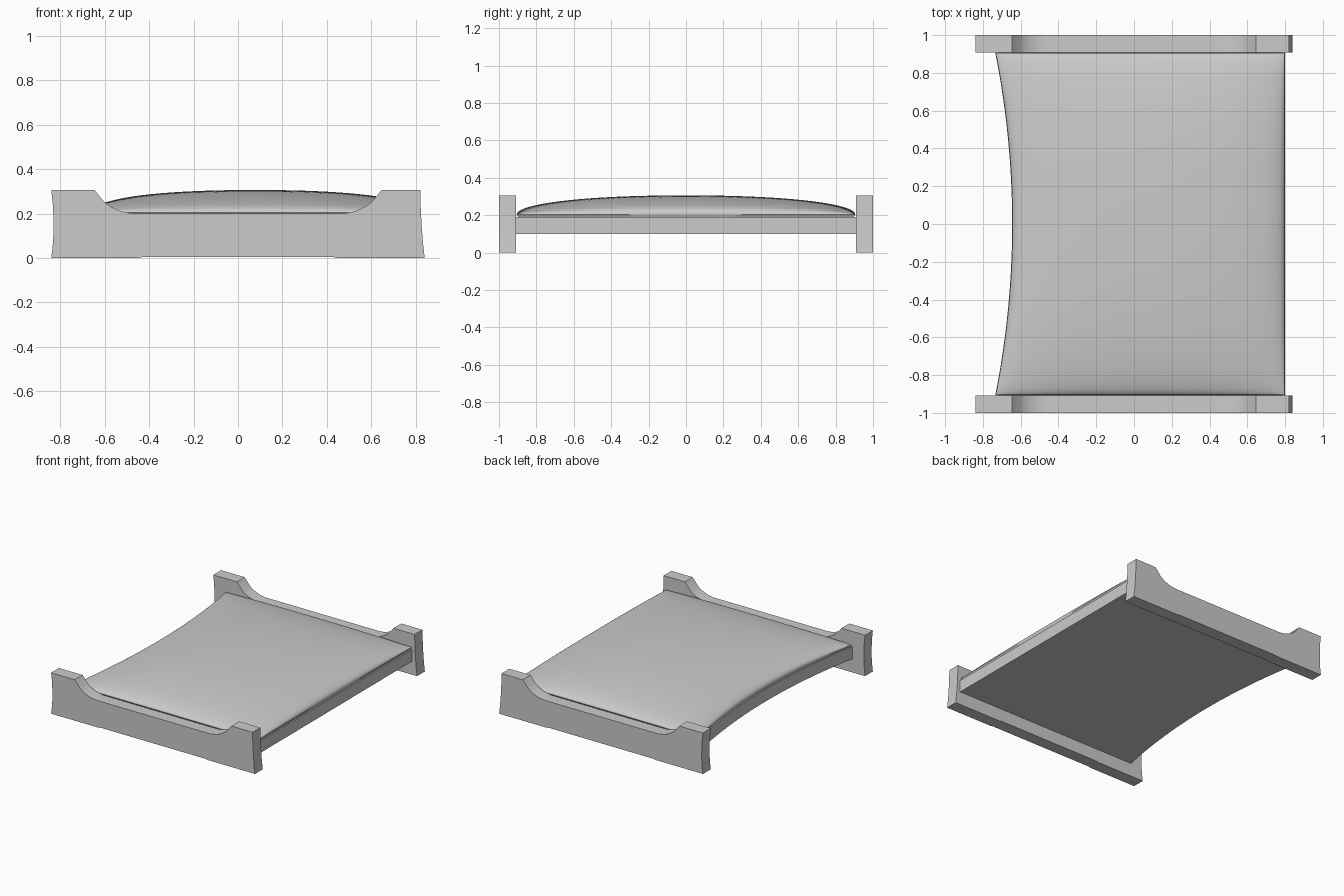
import bpy, bmesh, math

if "Cube" in bpy.data.objects:
    bpy.data.objects.remove(bpy.data.objects["Cube"])

N = 56            # mattress grid resolution
INNER_Y = 0.908   # inner face of the end boards
RIGHT_X = 0.80


def left_edge(y):
    # concave left side of the bed
    return -0.645 - 0.09 * (y / 0.91) ** 2


def new_object(name, bm):
    bmesh.ops.recalc_face_normals(bm, faces=bm.faces)
    mesh = bpy.data.meshes.new(name)
    bm.to_mesh(mesh)
    bm.free()
    obj = bpy.data.objects.new(name, mesh)
    bpy.context.collection.objects.link(obj)
    bpy.ops.object.select_all(action='DESELECT')
    bpy.context.view_layer.objects.active = obj
    obj.select_set(True)
    bpy.ops.object.shade_smooth_by_angle(angle=math.radians(35))
    return obj


def prism(name, outline, offset):
    # extrude a closed outline of 3D points along an offset
    bm = bmesh.new()
    face = bm.faces.new([bm.verts.new(p) for p in outline])
    ext = bmesh.ops.extrude_face_region(bm, geom=[face])
    verts = [v for v in ext["geom"] if isinstance(v, bmesh.types.BMVert)]
    bmesh.ops.translate(bm, verts=verts, vec=offset)
    return new_object(name, bm)


# End board profile (x, z): posts with a scooped top rail between them
def scoop(sign, steps=8):
    pts = [(sign * 0.645, 0.305)]
    for i in range(steps + 1):
        a = math.radians(48 * (1 - i / steps))
        pts.append((sign * (0.455 + 0.2 * math.sin(a)), 0.2 + 0.165 * (1 - math.cos(a))))
    return pts


left_side = [(-0.84, 0), (-0.834, 0.05), (-0.83, 0.11), (-0.83, 0.17),
             (-0.833, 0.24), (-0.84, 0.305)]
right_side = [(0.82, 0.305), (0.822, 0.23), (0.826, 0.15), (0.832, 0.07), (0.84, 0)]
foot_recess = [(0.45, 0), (0.43, 0.004), (-0.43, 0.004), (-0.45, 0)]
profile = left_side + scoop(-1) + scoop(1)[::-1] + right_side + foot_recess

for name, y in (("front_end_board", -1.0), ("back_end_board", INNER_Y)):
    prism(name, [(x, y, z) for x, z in profile], (0, 1 - INNER_Y, 0))

# Base slab with the concave left side
ys = [INNER_Y * (1 - 2 * i / 24) for i in range(25)]
slab = [(RIGHT_X, -INNER_Y, 0.1), (RIGHT_X, INNER_Y, 0.1)]
slab += [(left_edge(y), y, 0.1) for y in ys]
prism("base_slab", slab, (0, 0, 0.09))

# Padded mattress: domed grid, denser towards its rim, closed underneath
bm = bmesh.new()
params = [math.sin(math.pi * (i / N - 0.5)) for i in range(N + 1)]


def dome(t, power):
    return max(0.0, 1 - abs(t) ** 2.2) ** power


rows = []
for v in params:
    y = v * (INNER_Y - 0.003)
    x0, x1 = left_edge(y) + 0.002, RIGHT_X - 0.002
    rows.append([bm.verts.new(((x0 + x1) / 2 + u * (x1 - x0) / 2, y,
                               0.205 + 0.101 * dome(u, 0.42) * dome(v, 0.5)))
                 for u in params])
for j in range(N):
    for i in range(N):
        bm.faces.new((rows[j][i], rows[j][i + 1], rows[j + 1][i + 1], rows[j + 1][i]))

# Tucked-in lower edge of the mattress
rim = [e for e in bm.edges if e.is_boundary]
ext = bmesh.ops.extrude_edge_only(bm, edges=rim)
for v in ext["geom"]:
    if isinstance(v, bmesh.types.BMVert):
        v.co.x = 0.05 + (v.co.x - 0.05) * 0.988
        v.co.y *= 0.99
        v.co.z = 0.188
bmesh.ops.holes_fill(bm, edges=[e for e in bm.edges if e.is_boundary], sides=0)
new_object("mattress", bm)
